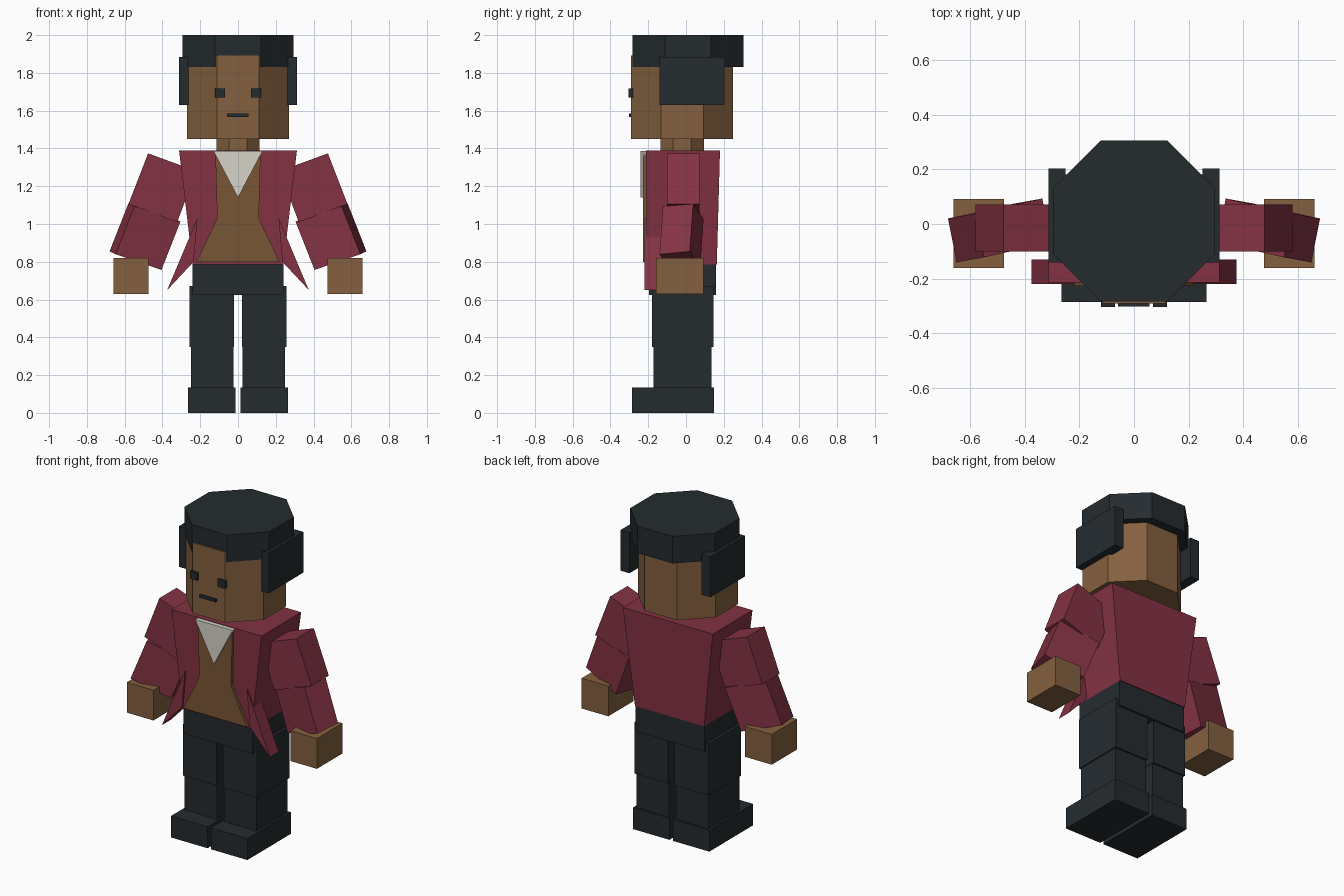
import bpy, math
from mathutils import Vector

if "Cube" in bpy.data.objects:
    bpy.data.objects.remove(bpy.data.objects["Cube"])


def material(name, rgb):
    m = bpy.data.materials.new(name)
    m.diffuse_color = (*rgb, 1)
    m.use_nodes = True
    m.node_tree.nodes["Principled BSDF"].inputs["Base Color"].default_value = m.diffuse_color
    return m


JACKET = material("maroon", (0.23, 0.032, 0.056))
SKIN = material("skin", (0.23, 0.117, 0.05))
VEST = material("brown", (0.19, 0.093, 0.035))
DARK = material("charcoal", (0.018, 0.024, 0.028))
WHITE = material("cream", (0.68, 0.66, 0.58))


def loft(name, ring_a, ring_b, mat, mirror=False):
    """Solid between two matching rings, optionally mirrored across x = 0."""
    n = len(ring_a)
    faces = [tuple(range(n)), tuple(range(n, 2 * n))]
    faces += [(i, (i + 1) % n, (i + 1) % n + n, i + n) for i in range(n)]
    me = bpy.data.meshes.new(name)
    me.from_pydata([Vector(p) for p in (*ring_a, *ring_b)], [], faces)
    me.materials.append(mat)
    ob = bpy.data.objects.new(name, me)
    bpy.context.collection.objects.link(ob)
    # consistent outward normals
    import bmesh
    bm = bmesh.new()
    bm.from_mesh(me)
    bmesh.ops.recalc_face_normals(bm, faces=bm.faces)
    bm.to_mesh(me)
    bm.free()
    if mirror:
        ob.modifiers.new("mirror", 'MIRROR')
    return ob


def rect(x0, x1, y0, y1, z):
    return [(x0, y0, z), (x1, y0, z), (x1, y1, z), (x0, y1, z)]


def box(name, x, y, z, mat, mirror=False):
    return loft(name, rect(*x, *y, z[0]), rect(*x, *y, z[1]), mat, mirror)


def octagon(name, r, cy, z, mat):
    """Flat-sided octagonal prism; r is the distance to each flat."""
    R = r / math.cos(math.pi / 8)
    rings = [[(R * math.cos((i + .5) * math.pi / 4),
               cy + R * math.sin((i + .5) * math.pi / 4), h) for i in range(8)] for h in z]
    return loft(name, *rings, mat)


def plate(name, outline, y, mat, mirror=False):
    """Front (x, z) outline given depth along y."""
    return loft(name, *[[(x, d, z) for x, z in outline] for d in y], mat, mirror)


# Head, neck and hair
octagon("neck", 0.115, -0.02, (1.37, 1.46), SKIN)
octagon("head", 0.27, -0.02, (1.45, 1.893), SKIN)
octagon("hair_cap", 0.294, 0.0115, (1.83, 2.0), DARK)
box("side_hair", (0.25, 0.312), (-0.14, 0.203), (1.63, 1.885), DARK, True)

# Face
box("eye", (0.07, 0.121), (-0.304, -0.28), (1.67, 1.718), DARK, True)
box("mouth", (-0.058, 0.056), (-0.302, -0.28), (1.567, 1.585), DARK)

# Jacket, vest and collar
loft("jacket", rect(-0.24, 0.24, -0.207, 0.163, 0.785),
     rect(-0.312, 0.312, -0.213, 0.18, 1.39), JACKET)
plate("jacket_flap", [(0.215, 1.03), (0.375, 0.65), (0.235, 0.80)],
      (-0.219, -0.13), JACKET, True)
plate("vest", [(-0.12, 1.38), (-0.11, 1.03), (-0.22, 0.80),
               (0.22, 0.80), (0.11, 1.03), (0.12, 1.38)], (-0.227, -0.19), VEST)
plate("collar", [(-0.13, 1.387), (0.13, 1.387), (0, 1.14)], (-0.24, -0.21), WHITE)

# Arms: tilted upper arm, slightly twisted forearm, block hand
plate("upper_arm", [(0.476, 1.374), (0.22, 1.28), (0.322, 1.01), (0.58, 1.105)],
      (-0.10, 0.072), JACKET, True)
cuff = [Vector(p) for p in ((0.68, 0.02, 0.855), (0.648, -0.14, 0.84),
                            (0.405, -0.085, 0.757), (0.435, 0.075, 0.772))]
loft("forearm", cuff, [p + Vector((-0.1, 0.018, 0.255)) for p in cuff], JACKET, True)
box("hand", (0.475, 0.66), (-0.16, 0.092), (0.63, 0.82), SKIN, True)

# Trousers and shoes
box("hips", (-0.24, 0.24), (-0.197, 0.158), (0.625, 0.80), DARK)
box("upper_leg", (0.022, 0.257), (-0.18, 0.145), (0.35, 0.672), DARK, True)
box("lower_leg", (0.024, 0.25), (-0.173, 0.135), (0.12, 0.36), DARK, True)
box("shoe", (0.012, 0.265), (-0.285, 0.147), (0, 0.135), DARK, True)
